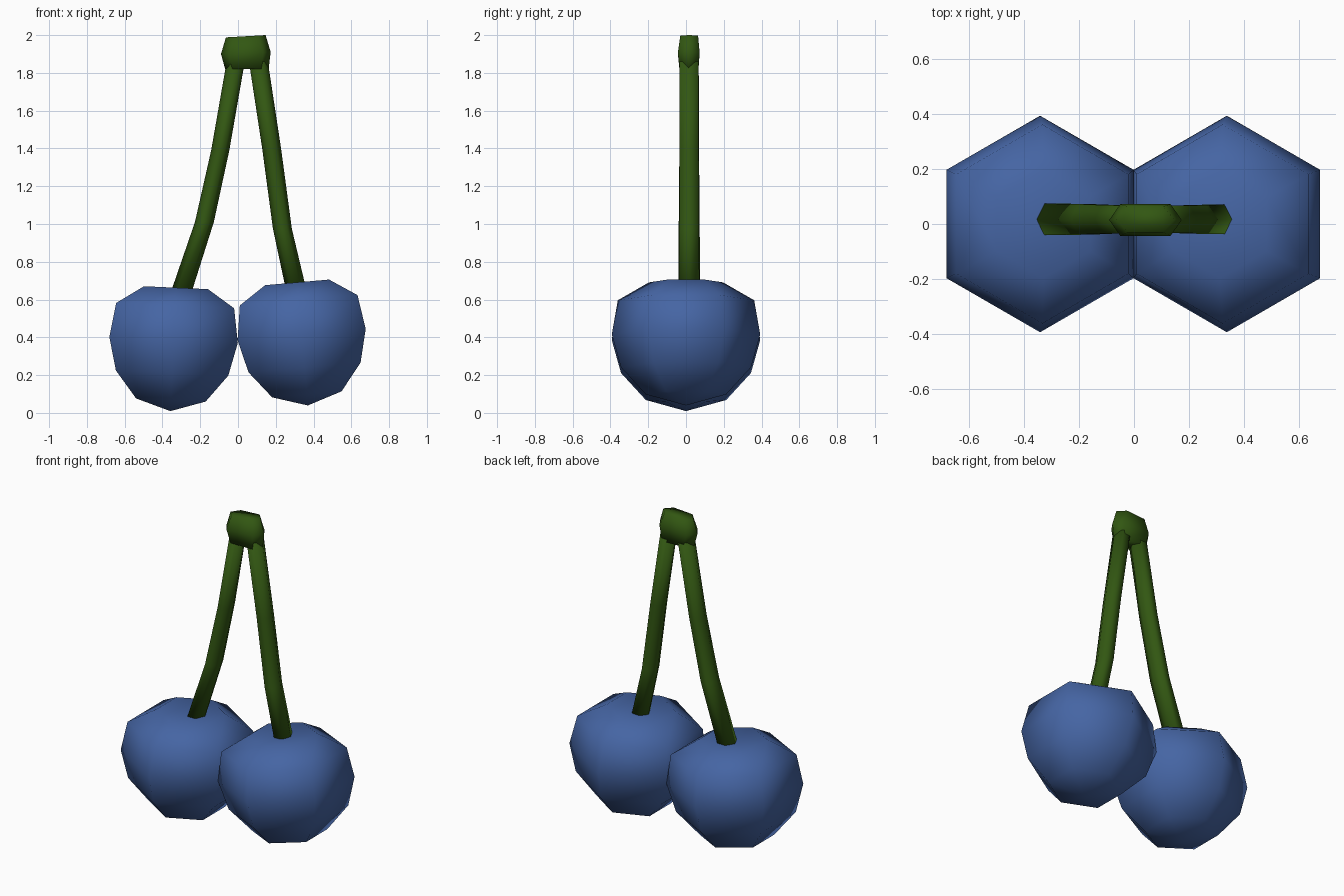
import bpy, math
from mathutils import Vector, Matrix

if "Cube" in bpy.data.objects:
    bpy.data.objects.remove(bpy.data.objects["Cube"])


def flat_colour(name, rgb):
    m = bpy.data.materials.new(name)
    m.diffuse_color = (*rgb, 1)
    m.use_nodes = True
    m.node_tree.nodes["Principled BSDF"].inputs["Base Color"].default_value = m.diffuse_color
    return m


BLUE = flat_colour("berry_blue", (0.060, 0.130, 0.370))
GREEN = flat_colour("stem_green", (0.032, 0.095, 0.006))


def loft(name, rings, material, start=None, end=None):
    """Skin equal-sided rings; each end closes to a pole point or a flat cap."""
    n = len(rings[0])
    verts = [v for ring in rings for v in ring]
    faces = [(r * n + i, r * n + (i + 1) % n, (r + 1) * n + (i + 1) % n, (r + 1) * n + i)
             for r in range(len(rings) - 1) for i in range(n)]
    last = (len(rings) - 1) * n
    if start is None:
        faces.append(tuple(reversed(range(n))))
    else:
        verts.append(start)
        faces += [((i + 1) % n, i, len(verts) - 1) for i in range(n)]
    if end is None:
        faces.append(tuple(range(last, last + n)))
    else:
        verts.append(end)
        faces += [(last + i, last + (i + 1) % n, len(verts) - 1) for i in range(n)]
    mesh = bpy.data.meshes.new(name)
    mesh.from_pydata(verts, [], faces)
    mesh.materials.append(material)
    mesh.shade_smooth()
    obj = bpy.data.objects.new(name, mesh)
    bpy.context.collection.objects.link(obj)
    return obj


def hexagon(cx, cy, z, rx, ry, phase=0.0):
    return [Vector((cx + rx * math.cos(phase + i * math.pi / 3),
                    cy + ry * math.sin(phase + i * math.pi / 3), z)) for i in range(6)]


# Fruits: six-sided rounded bodies with a shallow dip on top, slightly tilted
PROFILE = [(0.213, -0.318), (0.344, -0.175), (0.393, 0.0), (0.361, 0.182), (0.196, 0.277)]


def fruit(name, x, z, tilt):
    rings = [hexagon(0, 0, h, r, r, math.pi / 6) for r, h in PROFILE]
    obj = loft(name, rings, BLUE, Vector((0, 0, -0.377)), Vector((0, 0, 0.258)))
    obj.data.transform(Matrix.Translation((x, 0, z)) @ Matrix.Rotation(-math.radians(tilt), 4, 'Y'))


fruit("left_fruit", -0.341, 0.386, -2.6)
fruit("right_fruit", 0.337, 0.415, 5.0)


# Stems: bent hexagonal rods (x, z, half width, half depth corner radius)
def stem(name, path):
    loft(name, [hexagon(x, 0.017, z, rx, ry) for x, z, rx, ry in path], GREEN)


stem("left_stem", [(-0.302, 0.635, 0.055, 0.066), (-0.178, 1.01, 0.050, 0.064),
                   (-0.094, 1.39, 0.048, 0.060), (-0.012, 1.86, 0.048, 0.058)])
stem("right_stem", [(0.306, 0.66, 0.054, 0.062), (0.235, 0.975, 0.050, 0.060),
                    (0.178, 1.40, 0.050, 0.058), (0.108, 1.86, 0.050, 0.058)])

# Knob joining both stems: stretched hexagonal rings
def knob_ring(x0, x1, y0, y1, z0, z1):
    cy, inset = (y0 + y1) / 2, 0.04
    pts = [(x1, cy), (x1 - inset, y1), (x0 + inset, y1), (x0, cy), (x0 + inset, y0), (x1 - inset, y0)]
    return [Vector((x, y, z0 + (z1 - z0) * (x - x0) / (x1 - x0))) for x, y in pts]


loft("stem_knob", [knob_ring(-0.068, 0.162, -0.035, 0.066, 1.82, 1.82),
                   knob_ring(-0.090, 0.173, -0.043, 0.072, 1.90, 1.91),
                   knob_ring(-0.064, 0.146, -0.030, 0.064, 1.988, 2.0)], GREEN)
